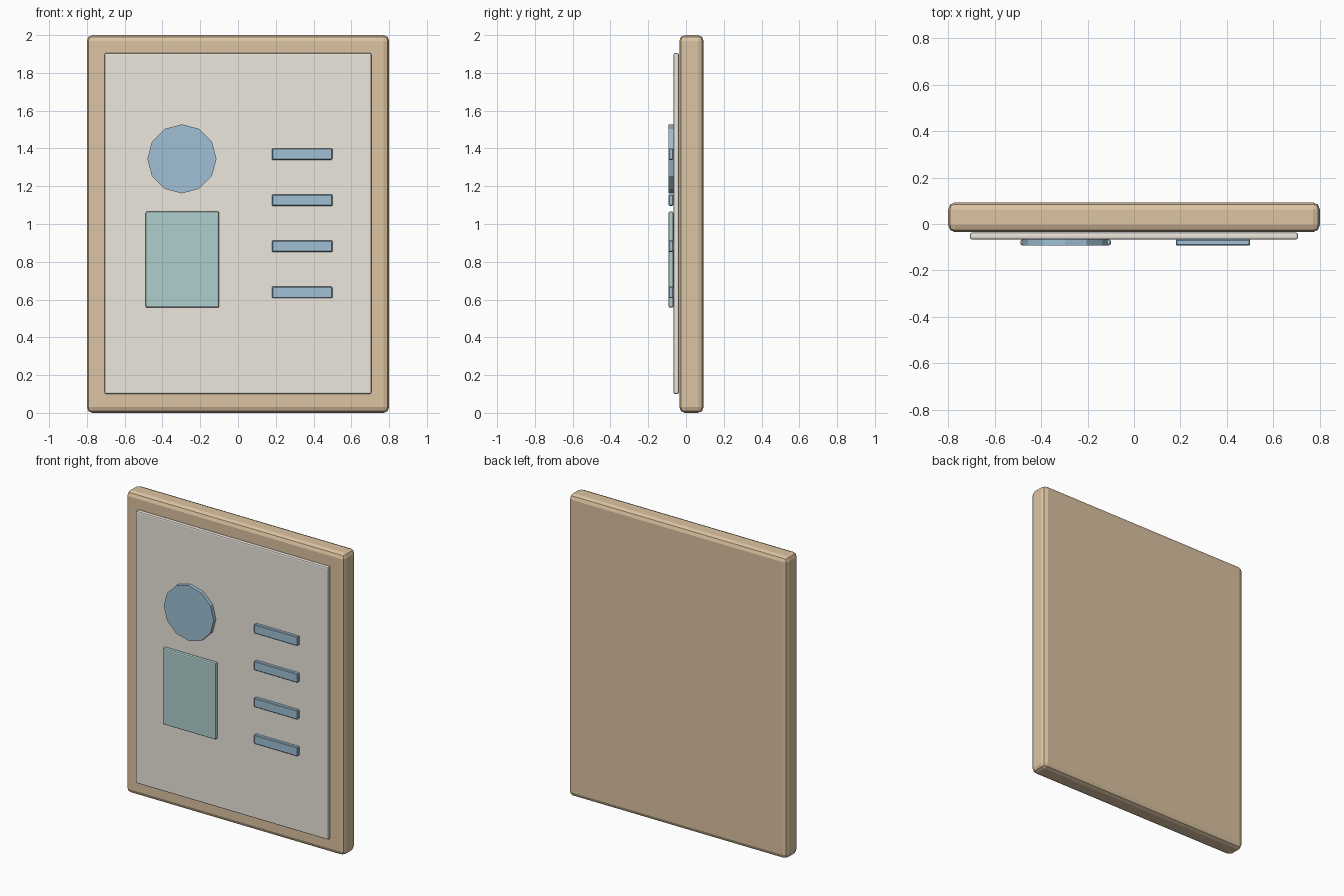
import bpy, math

if "Cube" in bpy.data.objects:
    bpy.data.objects.remove(bpy.data.objects["Cube"])


def material(name, rgb):
    m = bpy.data.materials.new(name)
    m.diffuse_color = (*rgb, 1)
    m.use_nodes = True
    m.node_tree.nodes["Principled BSDF"].inputs["Base Color"].default_value = m.diffuse_color
    return m


WOOD = material("wood", (0.72, 0.55, 0.36))
PAPER = material("paper", (0.84, 0.80, 0.73))
BLUE = material("blue", (0.35, 0.53, 0.66))
TEAL = material("teal", (0.43, 0.62, 0.61))


def finish(ob, name, mat, bevel, segments):
    ob.name = name
    ob.data.materials.append(mat)
    if bevel:
        mod = ob.modifiers.new("bevel", "BEVEL")
        mod.width = bevel
        mod.segments = segments
    return ob


def box(name, mat, x, y, z, bevel=0, segments=2):
    """Box spanning the (min, max) ranges x, y, z."""
    centre = [(a + b) / 2 for a, b in (x, y, z)]
    bpy.ops.mesh.primitive_cube_add(size=1, location=centre)
    ob = bpy.context.object
    ob.scale = [b - a for a, b in (x, y, z)]
    bpy.ops.object.transform_apply(location=False, rotation=False, scale=True)
    return finish(ob, name, mat, bevel, segments)


# Backing board and raised sheet
box("board", WOOD, (-0.80, 0.80), (-0.035, 0.093), (0, 2), 0.03)
box("sheet", PAPER, (-0.706, 0.706), (-0.066, -0.037), (0.10, 1.905), 0.008)

# Twelve-sided disc and square picture panel on the left
ITEM_Y = (-0.092, -0.067)
bpy.ops.mesh.primitive_cylinder_add(
    vertices=12, radius=0.183, depth=ITEM_Y[1] - ITEM_Y[0],
    location=(-0.297, sum(ITEM_Y) / 2, 1.345), rotation=(math.pi / 2, 0, 0))
finish(bpy.context.object, "disc", BLUE, 0, 1)
box("picture_panel", TEAL, (-0.489, -0.10), ITEM_Y, (0.557, 1.066), 0.008)

# Four bars on the right
for i in range(4):
    z = 1.37 - i * 0.244
    box(f"bar_{i + 1}", BLUE, (0.18, 0.50), ITEM_Y, (z - 0.03, z + 0.03), 0.004, 1)
